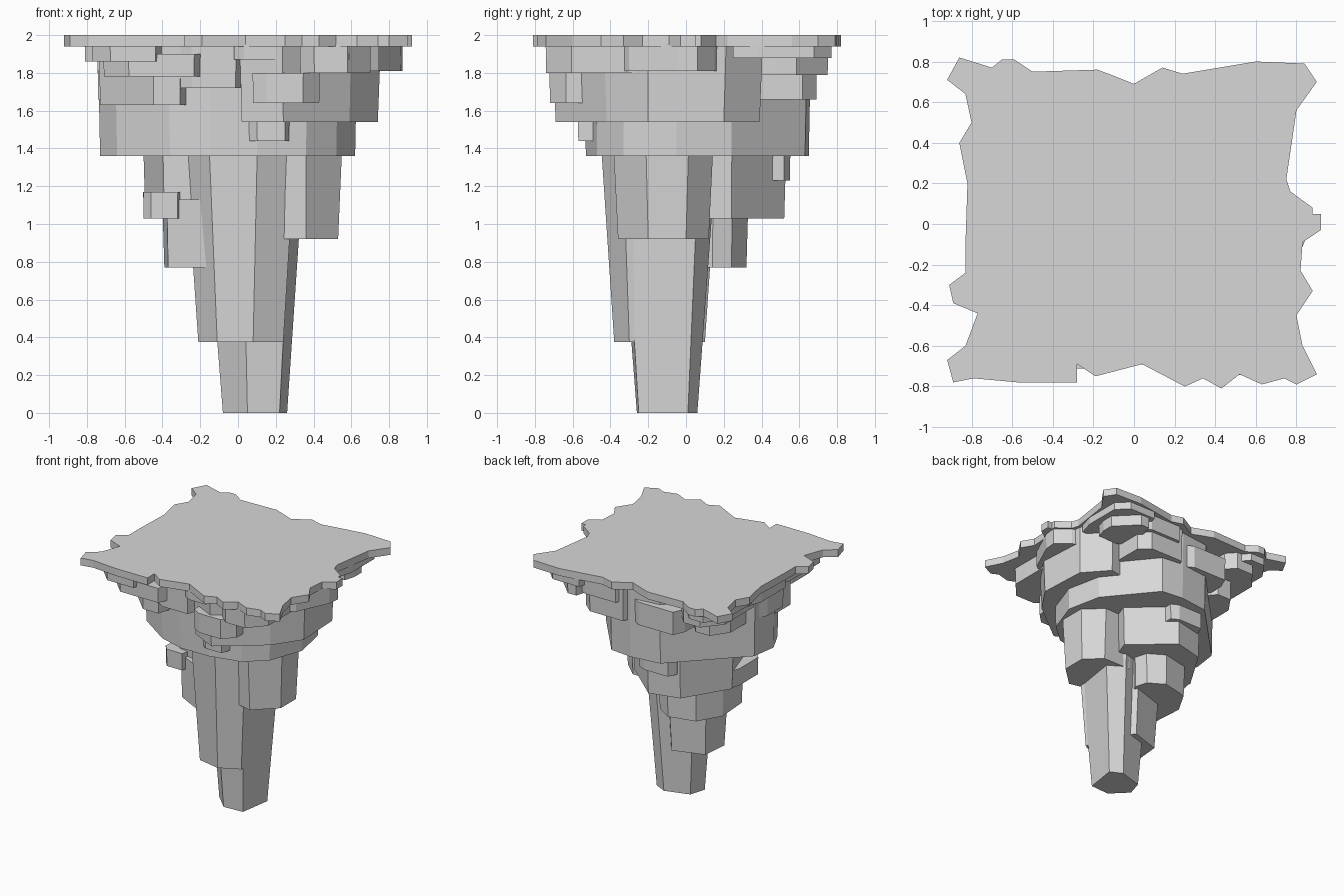
import bpy
import bmesh
from mathutils import Vector

default_cube = bpy.data.objects.get("Cube")
if default_cube:
    bpy.data.objects.remove(default_cube, do_unlink=True)

# Single stone colour
stone = bpy.data.materials.new("grey_stone")
stone.use_nodes = True
stone_colour = (.68, .68, .68, 1)
stone.diffuse_color = stone_colour
stone_shader = stone.node_tree.nodes["Principled BSDF"]
stone_shader.inputs["Base Color"].default_value = stone_colour
stone_shader.inputs["Roughness"].default_value = .9


def build_chunk(name, bottom, top, flare, outline):
    """Extrude an outline upward, pushing the top edge outward by the flare."""
    points = [Vector((x, y, 0)) for x, y in outline]
    middle = sum(points, Vector()) / len(points)
    mesh_builder = bmesh.new()
    lower_ring, upper_ring = [], []
    for point in points:
        outward = (point - middle).normalized() * flare * (top - bottom)
        lower_ring.append(mesh_builder.verts.new((point.x, point.y, bottom)))
        upper = point + outward
        upper_ring.append(mesh_builder.verts.new((upper.x, upper.y, top)))
    mesh_builder.faces.new(lower_ring)
    mesh_builder.faces.new(upper_ring)
    for index in range(len(points)):
        before = index - 1
        mesh_builder.faces.new((lower_ring[before], lower_ring[index],
                                upper_ring[index], upper_ring[before]))
    bmesh.ops.recalc_face_normals(mesh_builder, faces=mesh_builder.faces)
    mesh = bpy.data.meshes.new(name)
    mesh_builder.to_mesh(mesh)
    mesh_builder.free()
    mesh.materials.append(stone)
    chunk = bpy.data.objects.new(name, mesh)
    bpy.context.collection.objects.link(chunk)


def build_ledge(name, left, right, front, back, bottom, top=1.95):
    """A chipped block, cut diagonally where it nears a corner of the slab."""
    reach = max(.95, bottom * 1.6 - 1.56)

    def cut(value, other):
        limit = reach - abs(other)
        return max(-limit, min(limit, value))

    chip_x, chip_y = (right - left) * .2, (back - front) * .25
    outline = [(cut(left + chip_x, front), front),
               (cut(right - chip_x / 2, front), front),
               (right, cut(front + chip_y, right)),
               (right, cut(back - chip_y / 2, right)),
               (cut(right - chip_x, back), back),
               (cut(left + chip_x / 2, back), back),
               (left, cut(back - chip_y, left)),
               (left, cut(front + chip_y / 2, left))]
    build_chunk(name, bottom, top, .02, outline)


# Flat ragged top slab
build_chunk("top_slab", 1.94, 2, 0, [
    (-.86, .82), (-.7, .77), (-.65, .81), (-.59, .81), (-.5, .75), (-.18, .76),
    (-.1, .73), (0, .69), (.14, .77), (.24, .74), (.6, .8), (.84, .79),
    (.9, .7), (.8, .56), (.75, .22), (.77, .16), (.88, .08), (.88, .05),
    (.92, .05), (.92, -.03), (.83, -.09), (.82, -.23), (.88, -.33), (.8, -.45),
    (.83, -.6), (.9, -.74), (.8, -.79), (.74, -.76), (.63, -.79), (.52, -.74),
    (.43, -.81), (.34, -.76), (.25, -.8), (.04, -.69), (-.19, -.75),
    (-.28, -.69), (-.28, -.78), (-.57, -.78), (-.79, -.76), (-.89, -.78),
    (-.92, -.67), (-.83, -.6), (-.77, -.44), (-.89, -.39), (-.91, -.3),
    (-.83, -.24), (-.83, -.1), (-.82, .2), (-.86, .4), (-.8, .5),
    (-.83, .64), (-.92, .71)])

# Tapering stem and the chunks stepped around it
build_chunk("stem_tip", 0, 1.4, .08, [
    (-.08, -.13), (.05, -.26), (.22, -.25), (.26, .01), (.16, .06), (-.04, .0)])
build_chunk("front_stem", .375, 1.4, .07, [
    (-.21, -.2), (-.11, -.34), (.08, -.38), (.24, -.3), (.22, -.1),
    (.06, .1), (-.19, .02)])
build_chunk("right_stem", .77, 1.13, .03, [
    (-.37, -.2), (-.1, -.34), (.1, .14), (.07, .24), (-.06, .32),
    (-.28, .27), (-.39, .08)])
build_chunk("left_stem", .92, 1.6, .05, [
    (.23, -.33), (.36, -.36), (.53, -.2), (.53, 0), (.4, .12), (.15, .12)])
build_chunk("back_stem", 1.03, 1.4, .03, [
    (-.49, .1), (-.39, -.2), (-.1, -.25), (.25, .1), (.3, .24),
    (-.02, .52), (-.27, .46)])

# Broad upper masses
build_chunk("main_mass", 1.36, 1.95, .02, [
    (-.73, -.1), (-.64, -.28), (-.36, -.47), (-.15, -.53), (.1, -.53),
    (.36, -.47), (.52, -.33), (.62, -.05), (.56, .24), (.24, .63), (.05, .65),
    (-.2, .62), (-.7, .11)])
build_chunk("left_mass", 1.54, 1.95, .04, [
    (.02, -.58), (.24, -.69), (.59, -.42), (.74, -.2), (.72, .2), (.55, .39),
    (.1, .3)])

# Chipped ledges on the front
build_ledge("front_right_ledge", -.73, -.26, -.6, 0, 1.63)
build_ledge("front_right_shelf", -.71, -.18, -.71, -.25, 1.78, 1.9)
build_ledge("front_right_lip", -.77, -.4, -.74, -.1, 1.86)
build_ledge("front_middle_ledge", -.31, .02, -.64, -.3, 1.72)
build_ledge("front_hanging_block", .08, .43, -.72, -.4, 1.64, 1.8)
build_ledge("front_lower_block", .06, .27, -.57, -.3, 1.44, 1.54)
build_ledge("front_left_shelf", .33, .7, -.74, -.2, 1.8)
build_ledge("front_left_lip", .39, .61, -.735, -.5, 1.87)
build_ledge("front_middle_lip", -.02, .24, -.69, -.4, 1.87)

# Ledges on the left side
build_chunk("left_shelf", 1.81, 1.95, .02, [
    (.5, -.45), (.74, -.3), (.86, -.04), (.87, .06), (.76, .15), (.5, .25)])
build_ledge("left_back_ledge", .05, .48, .3, .69, 1.66)
build_ledge("left_back_shelf", .45, .72, .4, .75, 1.79)
build_ledge("left_back_lip", .4, .77, .25, .77, 1.88)

# Ledges on the back
build_ledge("back_left_shelf", .1, .5, .4, .72, 1.81)
build_ledge("back_ledge", -.4, .04, .3, .68, 1.66, 1.85)
build_ledge("back_right_ledge", -.66, -.38, -.05, .5, 1.64)
build_ledge("back_right_shelf", -.74, -.4, .1, .7, 1.8)
build_ledge("back_right_lip", -.79, -.5, .2, .76, 1.88)
build_ledge("back_lower_block", -.25, .06, .3, .55, 1.23, 1.38)

# Ledges on the right side
build_ledge("right_ledge", -.74, -.4, -.25, .08, 1.66)
build_ledge("right_shelf", -.81, -.4, -.2, .3, 1.86)
build_ledge("right_lower_block", -.5, -.3, -.27, .1, 1.03, 1.17)
